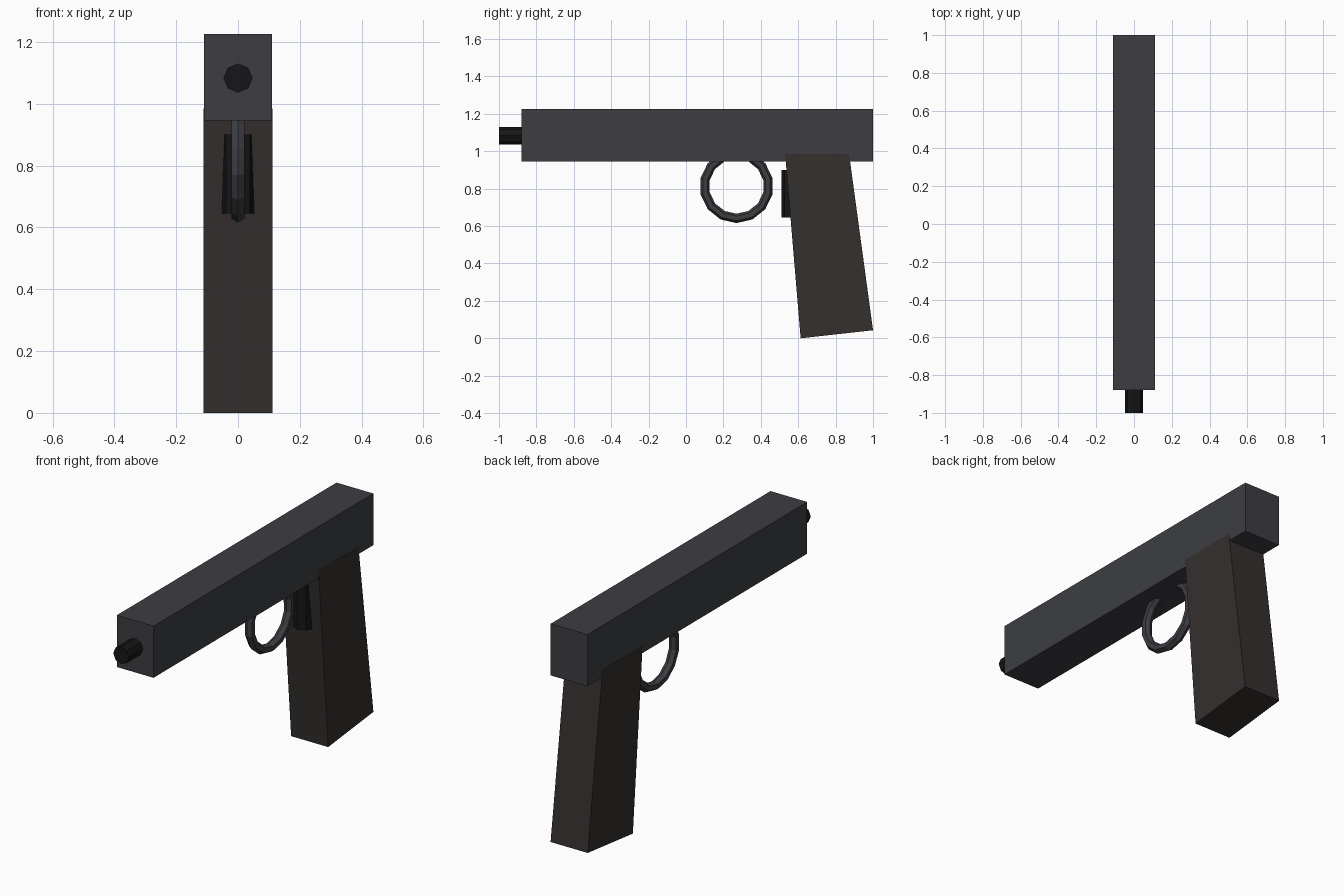
import bpy, bmesh
from math import pi
from mathutils import Matrix, Vector

if "Cube" in bpy.data.objects:
    bpy.data.objects.remove(bpy.data.objects["Cube"])


def material(name, rgb):
    m = bpy.data.materials.new(name)
    m.diffuse_color = (*rgb, 1)
    m.use_nodes = True
    m.node_tree.nodes["Principled BSDF"].inputs["Base Color"].default_value = m.diffuse_color
    return m


STEEL = material("steel", (0.047, 0.048, 0.055))
GRIP = material("grip_brown", (0.034, 0.029, 0.027))
BLACK = material("black", (0.008, 0.008, 0.009))


def finish(name, bm, mat):
    bmesh.ops.recalc_face_normals(bm, faces=bm.faces)
    mesh = bpy.data.meshes.new(name)
    bm.to_mesh(mesh)
    bm.free()
    mesh.materials.append(mat)
    ob = bpy.data.objects.new(name, mesh)
    bpy.context.collection.objects.link(ob)
    return ob


def side_profile(name, points, half_width, mat):
    """Extrude a (y, z) outline across x."""
    bm = bmesh.new()
    face = bm.faces.new([bm.verts.new((-half_width, y, z)) for y, z in points])
    new = bmesh.ops.extrude_face_region(bm, geom=[face])["geom"]
    bmesh.ops.translate(bm, vec=(2 * half_width, 0, 0),
                        verts=[v for v in new if isinstance(v, bmesh.types.BMVert)])
    return finish(name, bm, mat)


def rod(name, radius, start, end, mat):
    """Eight-sided cylinder between two points, corners on the axes."""
    start, end = Vector(start), Vector(end)
    d = end - start
    turn = Matrix.Rotation(pi / 2, 4, 'X') if abs(d.y) > abs(d.z) else Matrix.Identity(4)
    bm = bmesh.new()
    bmesh.ops.create_cone(bm, cap_ends=True, segments=8, radius1=radius, radius2=radius,
                          depth=d.length,
                          matrix=Matrix.Translation((start + end) / 2) @ turn)
    return finish(name, bm, mat)


# Slide and grip
side_profile("slide", [(-0.88, 0.945), (1, 0.945), (1, 1.225), (-0.88, 1.225)], 0.11, STEEL)
side_profile("grip", [(0.613, 0), (1, 0.043), (0.872, 0.985), (0.53, 0.985)], 0.111, GRIP)

# Barrel tip and trigger
rod("barrel", 0.047, (0, -1, 1.083), (0, -0.8, 1.083), BLACK)
rod("trigger", 0.055, (0, 0.565, 0.645), (0, 0.565, 0.9), BLACK)

# Trigger guard ring, one corner pointing down
bpy.ops.mesh.primitive_torus_add(major_segments=14, minor_segments=6,
                                 major_radius=0.172, minor_radius=0.025)
guard = bpy.context.object
guard.name = "trigger_guard"
guard.data.transform(Matrix.Translation((0, 0.27, 0.813)) @ Matrix.Rotation(pi / 2, 4, 'Y'))
guard.data.materials.append(STEEL)
